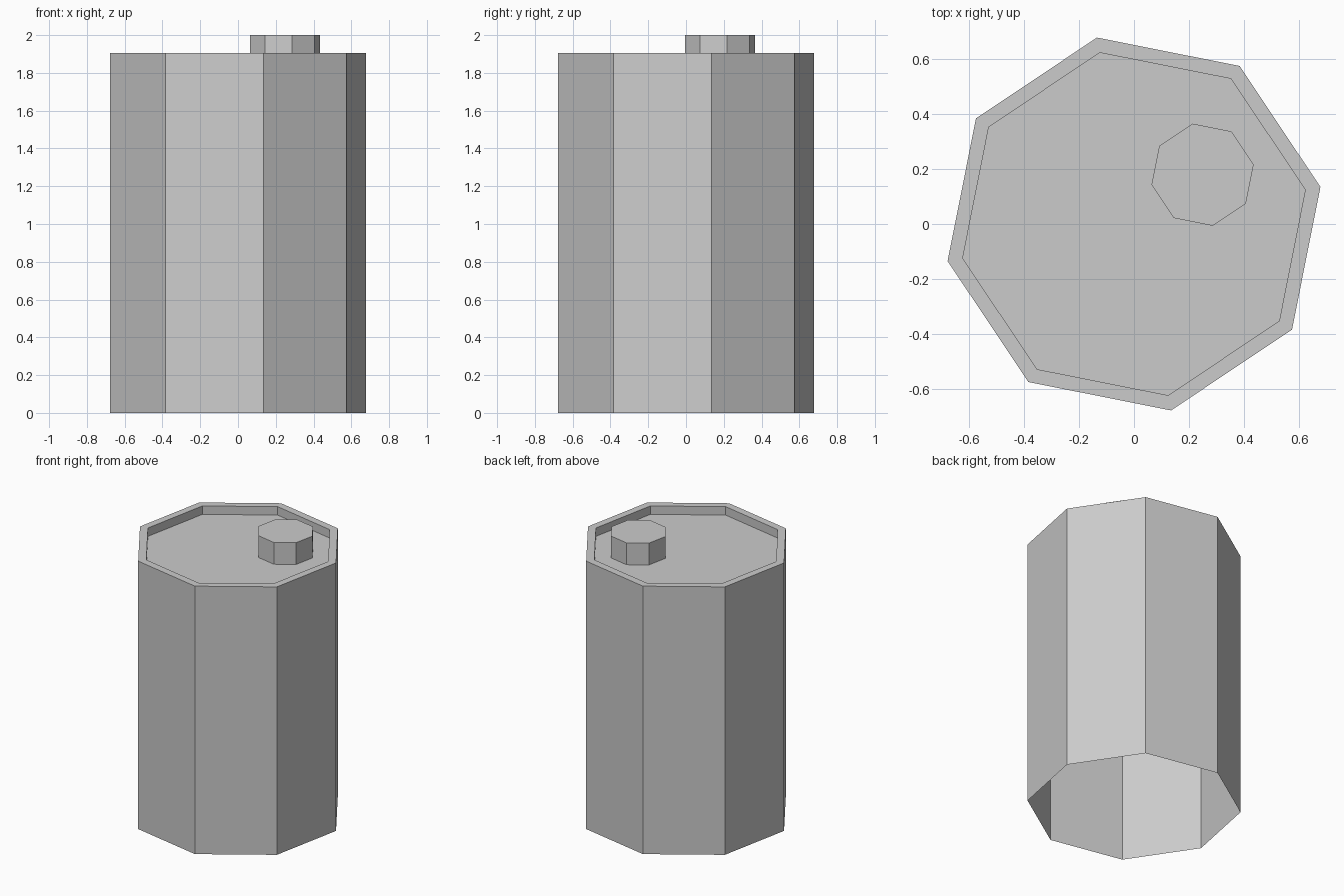
import bpy, bmesh
from math import radians, sin, cos

if "Cube" in bpy.data.objects:
    bpy.data.objects.remove(bpy.data.objects["Cube"])

SIDES = 8
TURN = radians(11.25)


def turned_shell(name, profile, centre=(0, 0)):
    """Eight-sided shell from (radius, z) rings, last ring capped, bottom open."""
    bm = bmesh.new()
    rings = []
    for r, z in profile:
        rings.append([bm.verts.new((r * cos(TURN + radians(360 / SIDES) * i),
                                    r * sin(TURN + radians(360 / SIDES) * i), z))
                      for i in range(SIDES)])
    for low, high in zip(rings, rings[1:]):
        for i in range(SIDES):
            j = (i + 1) % SIDES
            bm.faces.new((low[i], low[j], high[j], high[i]))
    bm.faces.new(rings[-1])
    mesh = bpy.data.meshes.new(name)
    bm.to_mesh(mesh)
    bm.free()
    obj = bpy.data.objects.new(name, mesh)
    obj.location = (*centre, 0)
    bpy.context.collection.objects.link(obj)
    return obj


# Barrel: open-bottomed wall, flat rim, recessed lid
turned_shell("barrel", [(0.69, 0), (0.69, 1.905), (0.634, 1.905), (0.634, 1.845)])

# Bung: small off-centre plug on the lid
turned_shell("bung", [(0.189, 1.845), (0.189, 2.0)], centre=(0.249, 0.179))
